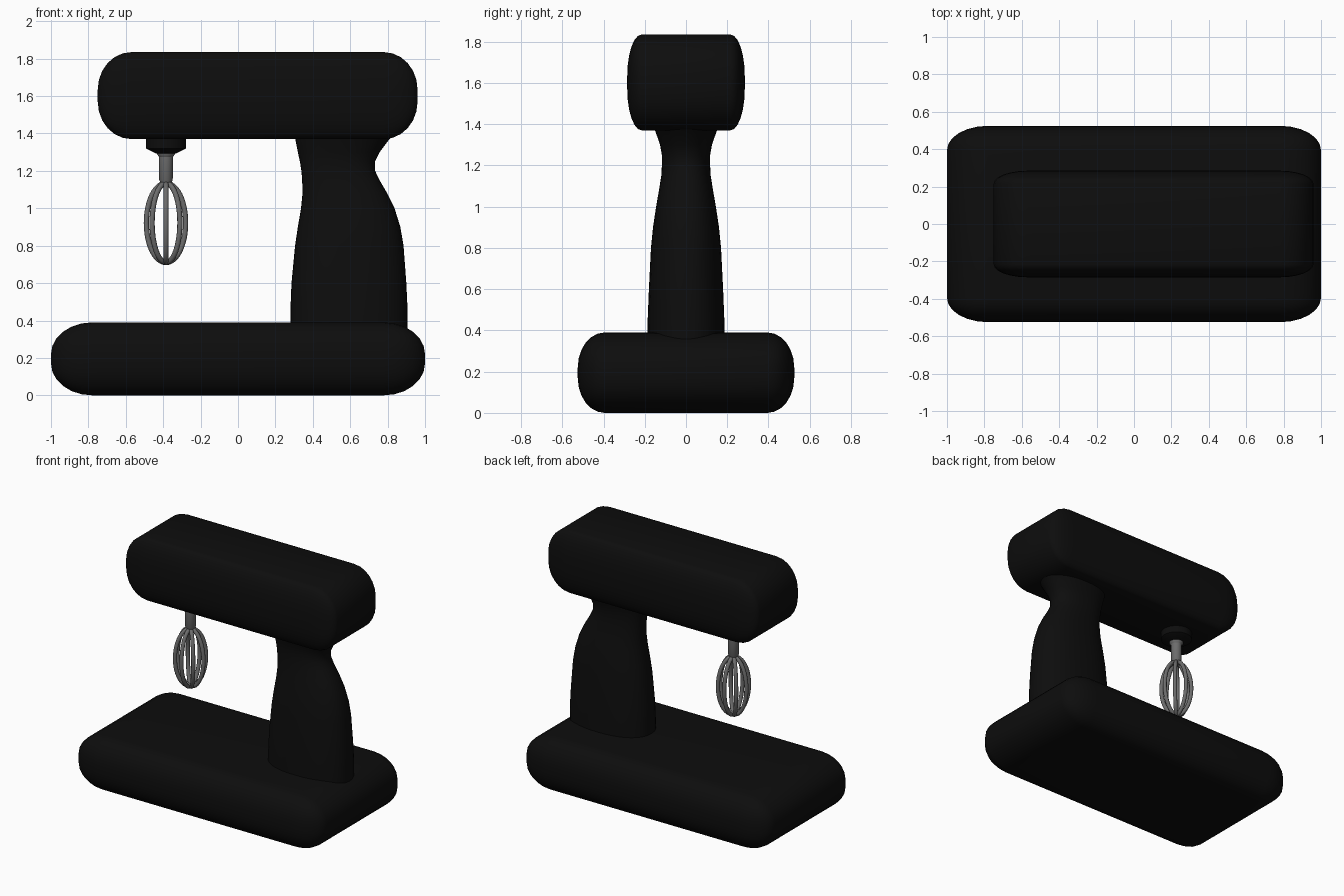
import bpy, bmesh, math
from mathutils import Vector

if "Cube" in bpy.data.objects:
    bpy.data.objects.remove(bpy.data.objects["Cube"])


def material(name, v):
    m = bpy.data.materials.new(name)
    m.diffuse_color = (v, v, v, 1)
    m.use_nodes = True
    m.node_tree.nodes["Principled BSDF"].inputs["Base Color"].default_value = m.diffuse_color
    return m


BLACK = material("black_plastic", 0.004)
METAL = material("grey_metal", 0.15)


def finish(bm, name, mat, angle=40):
    bmesh.ops.recalc_face_normals(bm, faces=bm.faces)
    me = bpy.data.meshes.new(name)
    bm.to_mesh(me)
    bm.free()
    me.materials.append(mat)
    ob = bpy.data.objects.new(name, me)
    bpy.context.collection.objects.link(ob)
    bpy.ops.object.select_all(action='DESELECT')
    ob.select_set(True)
    bpy.context.view_layer.objects.active = ob
    bpy.ops.object.shade_smooth_by_angle(angle=math.radians(angle))
    return ob


def rounded_box(name, lo, hi, radii):
    """Box whose edge rounding differs per axis: bevel in unit space, then scale."""
    lo, hi, radii = Vector(lo), Vector(hi), Vector(radii)
    half, mid = (hi - lo) / 2, (hi + lo) / 2
    bm = bmesh.new()
    bmesh.ops.create_cube(bm, size=2)
    bmesh.ops.scale(bm, vec=[half[i] / radii[i] for i in range(3)], verts=bm.verts)
    bmesh.ops.bevel(bm, geom=bm.edges[:], offset=1, segments=6, profile=0.5,
                    affect='EDGES')
    bmesh.ops.scale(bm, vec=radii, verts=bm.verts)
    bmesh.ops.translate(bm, vec=mid, verts=bm.verts)
    return finish(bm, name, BLACK)


def loft(bm, rings, closed=False):
    """Skin a list of point rings, capping the ends unless closed."""
    vs = [[bm.verts.new(p) for p in ring] for ring in rings]
    n = len(vs[0])
    for a, b in zip(vs, vs[1:] + (vs[:1] if closed else [])):
        for i in range(n):
            j = (i + 1) % n
            bm.faces.new((a[i], a[j], b[j], b[i]))
    if not closed:
        bm.faces.new(vs[0])
        bm.faces.new(vs[-1])


def oval(cx, rx, ry, z, n=40, power=2.0):
    pts = []
    for i in range(n):
        t = math.tau * i / n
        c, s = math.cos(t), math.sin(t)
        pts.append((cx + rx * math.copysign(abs(c) ** (2 / power), c),
                    ry * math.copysign(abs(s) ** (2 / power), s), z))
    return pts


# Base and motor head
rounded_box("base", (-1, -0.525, 0), (1, 0.525, 0.39), (0.22, 0.13, 0.17))
rounded_box("motor_head", (-0.75, -0.285, 1.37), (0.96, 0.285, 1.835), (0.18, 0.07, 0.2))

# Waisted column: z, left x, right x, half depth
SECTIONS = [(0.34, 0.28, 0.905, 0.187), (0.45, 0.28, 0.907, 0.186),
            (0.6, 0.286, 0.90, 0.18), (0.8, 0.305, 0.885, 0.17),
            (0.9, 0.32, 0.868, 0.16), (1.0, 0.337, 0.837, 0.145),
            (1.08, 0.345, 0.798, 0.131), (1.15, 0.343, 0.757, 0.12),
            (1.2, 0.339, 0.733, 0.117), (1.25, 0.331, 0.732, 0.117),
            (1.3, 0.32, 0.757, 0.126), (1.37, 0.306, 0.81, 0.15),
            (1.42, 0.3, 0.86, 0.165)]
bm = bmesh.new()
loft(bm, [oval((a + b) / 2, (b - a) / 2, d, z, power=2.3) for z, a, b, d in SECTIONS])
finish(bm, "column", BLACK)

# Turned parts of the beater drive
WX = -0.385


def turned(name, profile, mat):
    bm = bmesh.new()
    loft(bm, [oval(WX, r, r, z, 32) for r, z in profile])
    finish(bm, name, mat, 30)


turned("beater_hub", [(0.108, 1.42), (0.108, 1.32), (0.055, 1.294)], BLACK)
turned("beater_shaft", [(0.05, 1.31), (0.048, 1.29), (0.038, 1.275), (0.036, 1.15),
                        (0.028, 1.135)], METAL)

# Whisk wires: oval loops turned about the shaft axis
bm = bmesh.new()
WIRE = 0.014
for k in range(4):
    ang = math.pi * k / 4
    d = Vector((math.cos(ang), math.sin(ang), 0))
    side = Vector((-d.y, d.x, 0))
    rings = []
    for i in range(48):
        t = math.tau * i / 48
        p = Vector((WX, 0, 0.922)) + d * 0.105 * math.cos(t) + Vector((0, 0, 0.212 * math.sin(t)))
        nrm = (d * 0.212 * math.cos(t) + Vector((0, 0, 0.105 * math.sin(t)))).normalized()
        rings.append([p + WIRE * (nrm * math.cos(u) + side * math.sin(u))
                      for u in (math.tau * j / 10 for j in range(10))])
    loft(bm, rings, closed=True)
finish(bm, "whisk_wires", METAL)
